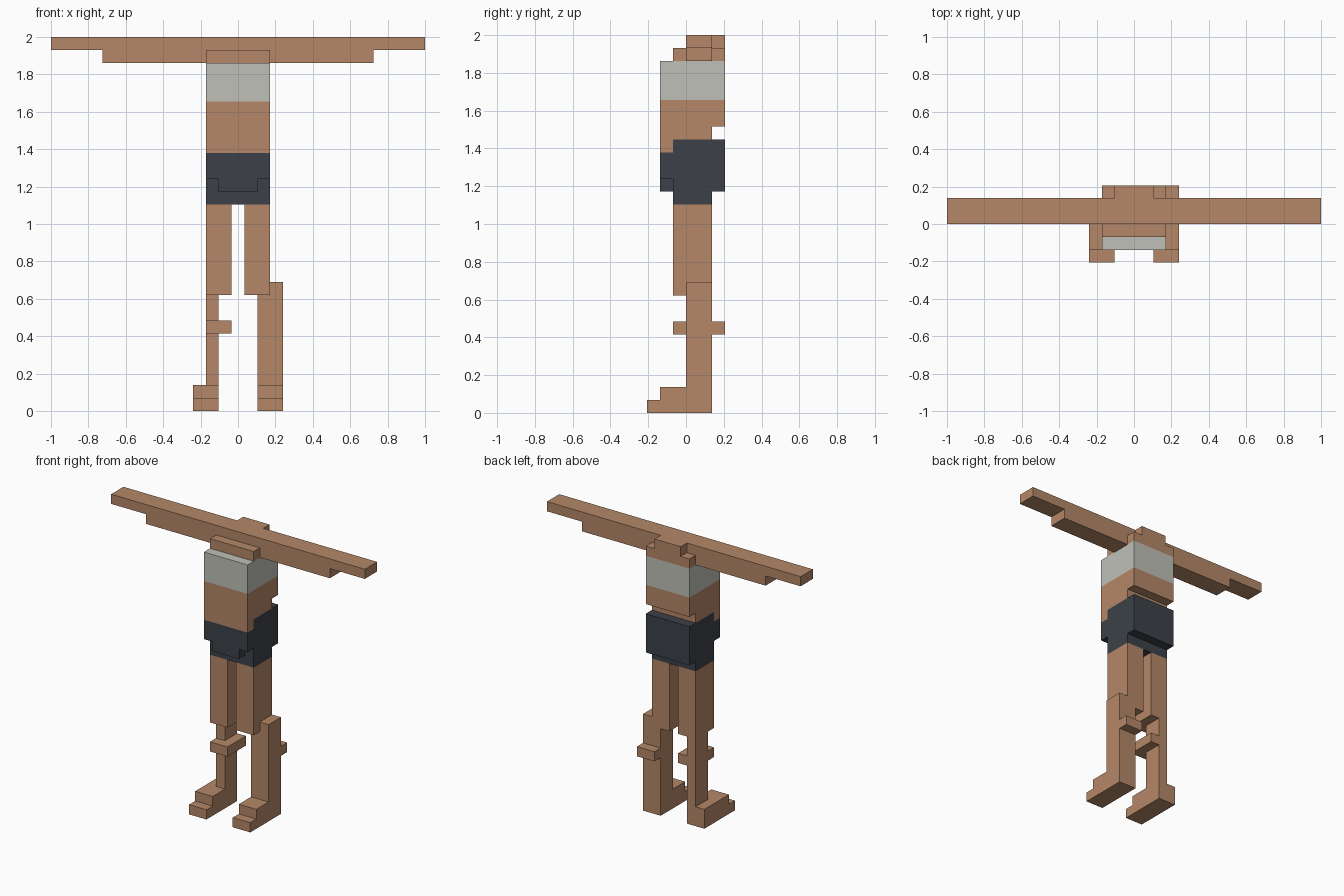
import bpy
import bmesh
from mathutils import Vector

cube = bpy.data.objects.get("Cube")
if cube:
    bpy.data.objects.remove(cube, do_unlink=True)

UNIT = 2 / 29  # one block; x counts from the right hand, z from the floor


def material(name, rgb):
    mat = bpy.data.materials.new(name)
    mat.use_nodes = True
    mat.diffuse_color = (*rgb, 1)
    mat.node_tree.nodes["Principled BSDF"].inputs["Base Color"].default_value = (*rgb, 1)
    return mat


skin = material("skin", (0.46, 0.245, 0.14))
cloth = material("pale grey cloth", (0.527, 0.527, 0.485))
dark = material("dark shorts", (0.045, 0.053, 0.065))

cells = {}  # block position -> part name
parts = {}  # part name -> material


def part(name, mat, *boxes):
    """Fill boxes given as x, y, z ranges with blocks of one part."""
    parts[name] = mat
    for (x0, x1), (y0, y1), (z0, z1) in boxes:
        for x in range(x0, x1):
            for y in range(y0, y1):
                for z in range(z0, z1):
                    cells.setdefault((x, y, z), name)


BODY = (12, 17)
DEPTH = (-1, 2)

# Arms and top of the shoulders
part("arms", skin, ((0, 29), (0, 2), (28, 29)), ((4, 25), (0, 2), (27, 28)))
part("shoulders", skin, (BODY, (-1, 0), (27, 28)), (BODY, (2, 3), (27, 28)),
     ((13, 16), (2, 3), (28, 29)))

# Torso and shorts
part("chest_band", cloth, (BODY, (-2, 3), (24, 27)))
part("shorts", dark, (BODY, DEPTH, (16, 21)), (BODY, (2, 3), (17, 21)),
     (BODY, (-2, -1), (18, 20)), ((13, 16), (-2, -1), (17, 18)))
part("waist", skin, (BODY, (-2, 2), (20, 24)), (BODY, (2, 3), (22, 24)))

# Legs
for side, thigh, shin, foot, top in (("right", (12, 14), (12, 13), (11, 13), 9),
                                     ("left", (15, 17), (16, 18), (16, 18), 10)):
    part(side + "_foot", skin, (foot, (-2, 2), (0, 2)), (foot, (-3, -2), (0, 1)))
    part(side + "_thigh", skin, (thigh, DEPTH, (9, 16)))
    part(side + "_shin", skin, (shin, (0, 2), (2, top)))
part("right_knee", skin, ((12, 14), DEPTH, (6, 7)))
part("left_calf", skin, ((16, 18), (2, 3), (6, 7)))


def build(name, mat):
    """Make the exposed block faces of a part and merge the flat ones."""
    bm = bmesh.new()
    for cell, owner in cells.items():
        if owner != name:
            continue
        centre = Vector(cell) + Vector((0.5, 0.5, 0.5))
        for axis in range(3):
            for sign in (-1, 1):
                n = Vector((0, 0, 0))
                n[axis] = sign
                if tuple(int(c + d) for c, d in zip(cell, n)) in cells:
                    continue
                u = Vector((n.y, n.z, n.x))
                v = n.cross(u)
                corners = [centre + (n + a * u + b * v) / 2
                           for a, b in ((-1, -1), (1, -1), (1, 1), (-1, 1))]
                bm.faces.new([bm.verts.new((p - Vector((14.5, 0, 0))) * UNIT)
                              for p in corners])
    bmesh.ops.remove_doubles(bm, verts=bm.verts, dist=UNIT / 100)
    bmesh.ops.dissolve_limit(bm, angle_limit=0.02, verts=bm.verts, edges=bm.edges)
    mesh = bpy.data.meshes.new(name)
    bm.to_mesh(mesh)
    bm.free()
    mesh.materials.append(mat)
    bpy.context.scene.collection.objects.link(bpy.data.objects.new(name, mesh))


for part_name, part_material in parts.items():
    build(part_name, part_material)
